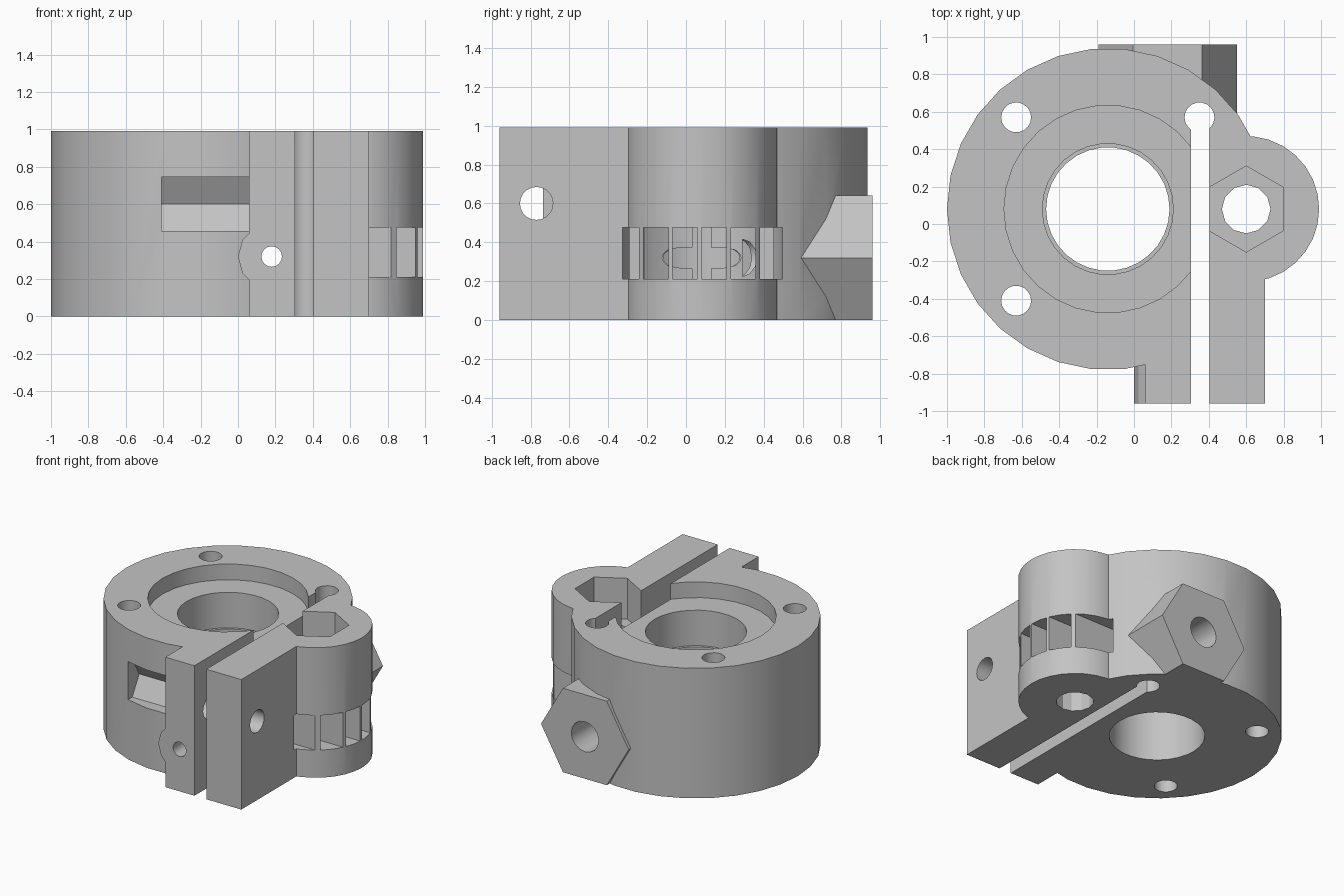
import bpy, bmesh, math

cube = bpy.data.objects.get("Cube")
if cube:
    bpy.data.objects.remove(cube, do_unlink=True)

H = 0.99                     # body height
CX, CY = -0.14, 0.08         # main bore axis
PX = 0.6                     # pivot bolt axis, same y as the bore
SX, SZ = 0.18, 0.32          # long screw axis, runs along y

grey = bpy.data.materials.new("plastic grey")
grey.use_nodes = True
grey.diffuse_color = (0.55, 0.55, 0.55, 1)
grey.node_tree.nodes["Principled BSDF"].inputs["Base Color"].default_value = (0.55, 0.55, 0.55, 1)


def to_object(name, bm):
    bmesh.ops.recalc_face_normals(bm, faces=bm.faces)
    mesh = bpy.data.meshes.new(name)
    bm.to_mesh(mesh)
    bm.free()
    mesh.materials.append(grey)
    ob = bpy.data.objects.new(name, mesh)
    bpy.context.collection.objects.link(ob)
    return ob


def prism(name, axis, u, v, r, lo, hi, n=30, phase=0):
    """Regular prism along an axis; u, v are the centre in the other two axes."""
    place = {"x": lambda a, b, t: (t, a, b),
             "y": lambda a, b, t: (a, t, b),
             "z": lambda a, b, t: (a, b, t)}[axis]
    bm = bmesh.new()
    rings = []
    for t in (lo, hi):
        angles = [phase + 2 * math.pi * i / n for i in range(n)]
        rings.append([bm.verts.new(place(u + r * math.cos(a), v + r * math.sin(a), t)) for a in angles])
    for ring in rings:
        bm.faces.new(ring)
    for i in range(n):
        j = (i + 1) % n
        bm.faces.new((rings[0][i], rings[0][j], rings[1][j], rings[1][i]))
    return to_object(name, bm)


def box(name, x, y, z):
    bm = bmesh.new()
    bmesh.ops.create_cube(bm, size=1)
    for vert in bm.verts:
        vert.co = [lim[0] if c < 0 else lim[1] for c, lim in zip(vert.co, (x, y, z))]
    return to_object(name, bm)


def combine(target, tool, operation):
    mod = target.modifiers.new(operation, "BOOLEAN")
    mod.operation = operation
    mod.solver = "EXACT"
    mod.object = tool
    bpy.context.view_layer.objects.active = target
    bpy.ops.object.modifier_apply(modifier=mod.name)
    bpy.data.objects.remove(tool, do_unlink=True)


# Solid outside: round body, pivot barrel, clamp ears, screw bosses
body = prism("clamp_body", "z", CX, CY, 0.86, 0, H)
for part in (
    prism("pivot_barrel", "z", PX, CY, 0.39, 0, H),
    box("clamp_ears", (0.06, 0.70), (-0.96, 0.08), (0, H)),
    prism("screw_boss", "y", SX, SZ, 0.18, -0.96, -0.4, 12),
    prism("hex_boss", "y", SX, SZ, 0.32 / math.cos(math.pi / 6), 0.42, 0.96, 6),
):
    combine(body, part, "UNION")

# Round clearance pocket in the barrel, kept open by thin support fins
pocket = prism("roller_pocket", "z", PX, CY, 0.42, 0.21, 0.475)
for i in range(5):
    y = -0.23 + 0.15 * i
    combine(pocket, box("support_fin", (0, 1.2), (y - 0.011, y + 0.011), (0.1, 0.6)), "DIFFERENCE")
combine(body, pocket, "DIFFERENCE")

# Bores, slit, nut pockets and screw holes
cutters = [
    prism("main_bore", "z", CX, CY, 0.33, -0.1, 1.1),
    prism("bearing_seat", "z", CX, CY, 0.35, 0.6, 1.1),
    prism("flange_seat", "z", CX, CY, 0.555, 0.87, 1.1),
    box("clamp_slit", (0.305, 0.405), (-1.1, 0.55), (-0.1, 1.1)),
    prism("pivot_hole", "z", PX, CY, 0.13, -0.1, 1.1, 12),
    prism("pivot_nut_pocket", "z", PX, CY, 0.23, 0.68, 1.1, 6, math.pi / 2),
    prism("clamp_hole", "x", -0.77, 0.6, 0.085, 0, 0.9, 20),
    prism("clamp_nut_pocket", "x", -0.77, 0.6, 0.167, -0.41, 0.06, 6),
    prism("long_screw_hole", "y", SX, SZ, 0.055, -1.1, 1.1, 16),
    prism("screw_counterbore", "y", SX, SZ, 0.115, 0.29, 1.1, 16),
]
for dx, dy in ((-1, 1), (-1, -1), (1, 1)):
    cutters.append(prism("mount_hole", "z", CX + 0.49 * dx, CY + 0.49 * dy, 0.08, -0.1, 1.1, 18))
for cutter in cutters:
    combine(body, cutter, "DIFFERENCE")

# Smooth round walls, crisp edges
bpy.ops.object.select_all(action="DESELECT")
body.select_set(True)
bpy.context.view_layer.objects.active = body
bpy.ops.object.shade_smooth_by_angle(angle=math.radians(25))
